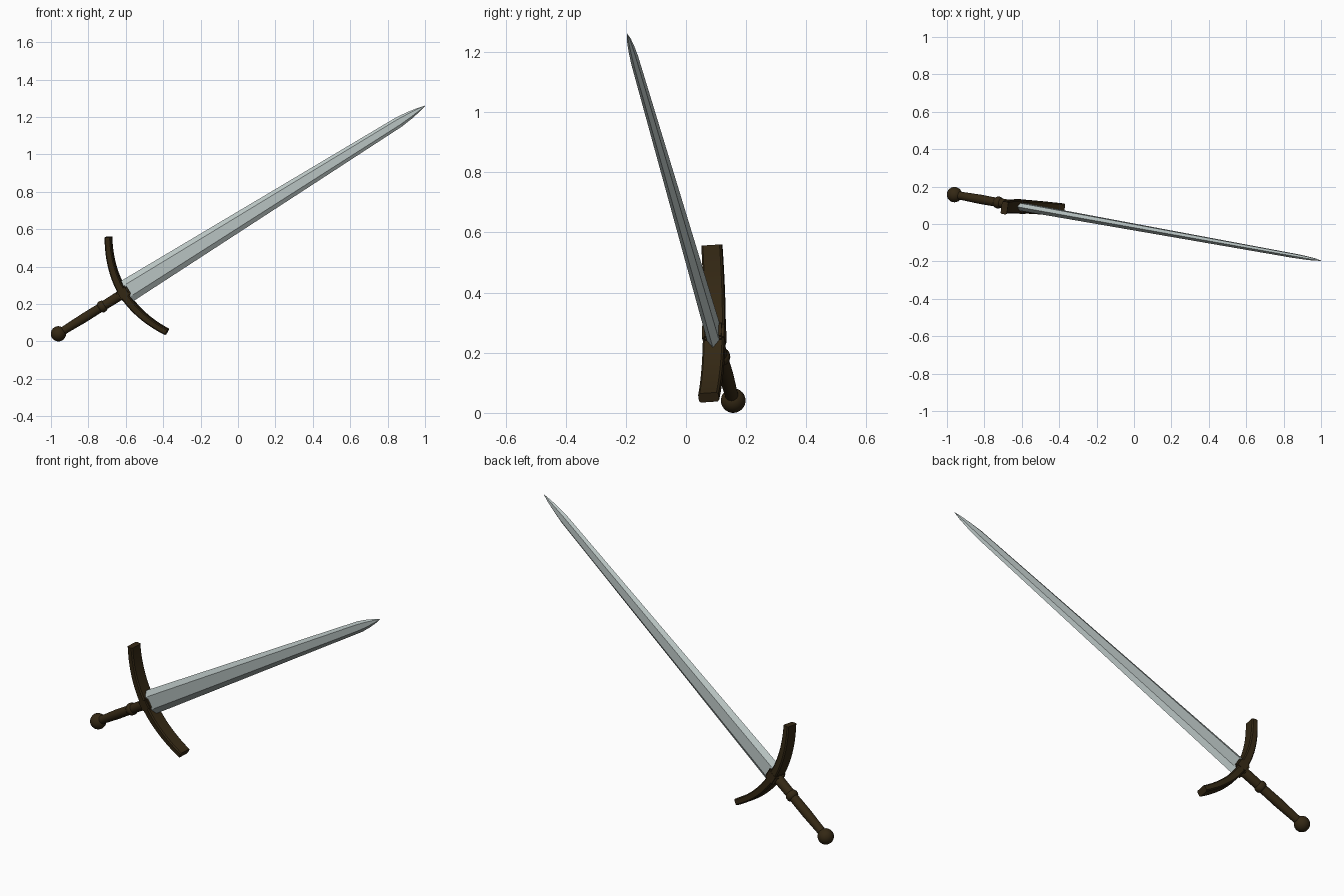
import bpy, bmesh, math
from mathutils import Vector, Matrix

if "Cube" in bpy.data.objects:
    bpy.data.objects.remove(bpy.data.objects["Cube"])

# Sword frame: local x runs pommel -> tip, y along the guard, z through the thickness
origin = Vector((-0.96, 0.157, 0.041))
U = (Vector((1.0, -0.196, 1.26)) - origin)
LENGTH = U.length
U.normalize()
W = Vector((-0.526, 0.018, 0.85))
W = (W - U * W.dot(U)).normalized()
N = U.cross(W)
FRAME = Matrix.Translation(origin) @ Matrix((U, W, N)).transposed().to_4x4()


def material(name, rgb):
    m = bpy.data.materials.new(name)
    m.diffuse_color = (*rgb, 1)
    m.use_nodes = True
    m.node_tree.nodes["Principled BSDF"].inputs["Base Color"].default_value = m.diffuse_color
    return m


steel = material("pale_steel", (0.50, 0.57, 0.56))
brown = material("dark_brown", (0.034, 0.021, 0.007))


def finish(name, bm, mat, smooth=None):
    bmesh.ops.recalc_face_normals(bm, faces=bm.faces)
    me = bpy.data.meshes.new(name)
    bm.to_mesh(me)
    bm.free()
    ob = bpy.data.objects.new(name, me)
    bpy.context.collection.objects.link(ob)
    me.materials.append(mat)
    ob.matrix_world = FRAME
    if smooth:
        bpy.ops.object.select_all(action='DESELECT')
        ob.select_set(True)
        bpy.context.view_layer.objects.active = ob
        bpy.ops.object.shade_smooth_by_angle(angle=math.radians(smooth))
    return ob


def loft(name, sections, mat, smooth=None):
    """Skin a list of equal-sized point rings and cap both ends."""
    bm = bmesh.new()
    rings = [[bm.verts.new(p) for p in s] for s in sections]
    n = len(rings[0])
    for a, b in zip(rings, rings[1:]):
        for i in range(n):
            j = (i + 1) % n
            bm.faces.new((a[i], a[j], b[j], b[i]))
    bm.faces.new(rings[0])
    bm.faces.new(rings[-1])
    return finish(name, bm, mat, smooth)


# Blade: six-sided section, tapering to a rounded point
def blade_section(s, half_w, half_t):
    f = half_w * 0.54
    return [(s, half_w, 0), (s, f, half_t), (s, -f, half_t),
            (s, -half_w, 0), (s, -f, -half_t), (s, f, -half_t)]


blade_profile = [(0.425, 0.063, 0.020), (0.455, 0.063, 0.020), (2.17, 0.029, 0.011),
                 (2.24, 0.021, 0.009), (2.295, 0.011, 0.006), (LENGTH, 0.001, 0.001)]
loft("blade", [blade_section(*p) for p in blade_profile], steel)


# Cross guard: flat bar bowed towards the blade
def guard_section(k):
    w = 0.298 * k
    s = 0.415 + 0.09 * k * k
    slope = 2 * 0.09 * k / 0.298
    d = Vector((1, -slope, 0)).normalized()
    t = 0.022 - 0.005 * abs(k)
    h = 0.036 - 0.002 * abs(k)
    c = 0.006
    c0 = Vector((s, w, 0))
    outline = [(-t, -h + c), (-t + c, -h), (t - c, -h), (t, -h + c),
               (t, h - c), (t - c, h), (-t + c, h), (-t, h - c)]
    return [c0 + d * a + Vector((0, 0, b)) for a, b in outline]


loft("cross_guard", [guard_section(i / 10) for i in range(-10, 11)], brown, 35)

# Block where the guard meets the blade
bm = bmesh.new()
bmesh.ops.create_cube(bm, size=1, matrix=Matrix.Translation((0.418, 0, 0))
                      @ Matrix.Diagonal((0.066, 0.064, 0.074, 1)))
bmesh.ops.bevel(bm, geom=bm.edges[:], offset=0.008, segments=2, affect='EDGES')
finish("guard_block", bm, brown, 35)

# Grip: turned handle with a raised ring
grip_profile = [(0.02, 0.022), (0.06, 0.022), (0.16, 0.025), (0.262, 0.024), (0.266, 0.029),
                (0.273, 0.032), (0.285, 0.032), (0.292, 0.029), (0.296, 0.025), (0.41, 0.026)]
SIDES = 20
loft("grip", [[(s, r * math.cos(2 * math.pi * i / SIDES), r * math.sin(2 * math.pi * i / SIDES))
               for i in range(SIDES)] for s, r in grip_profile], brown, 40)

# Ball pommel
bm = bmesh.new()
bmesh.ops.create_uvsphere(bm, u_segments=24, v_segments=14, radius=0.041)
finish("pommel", bm, brown, 60)
